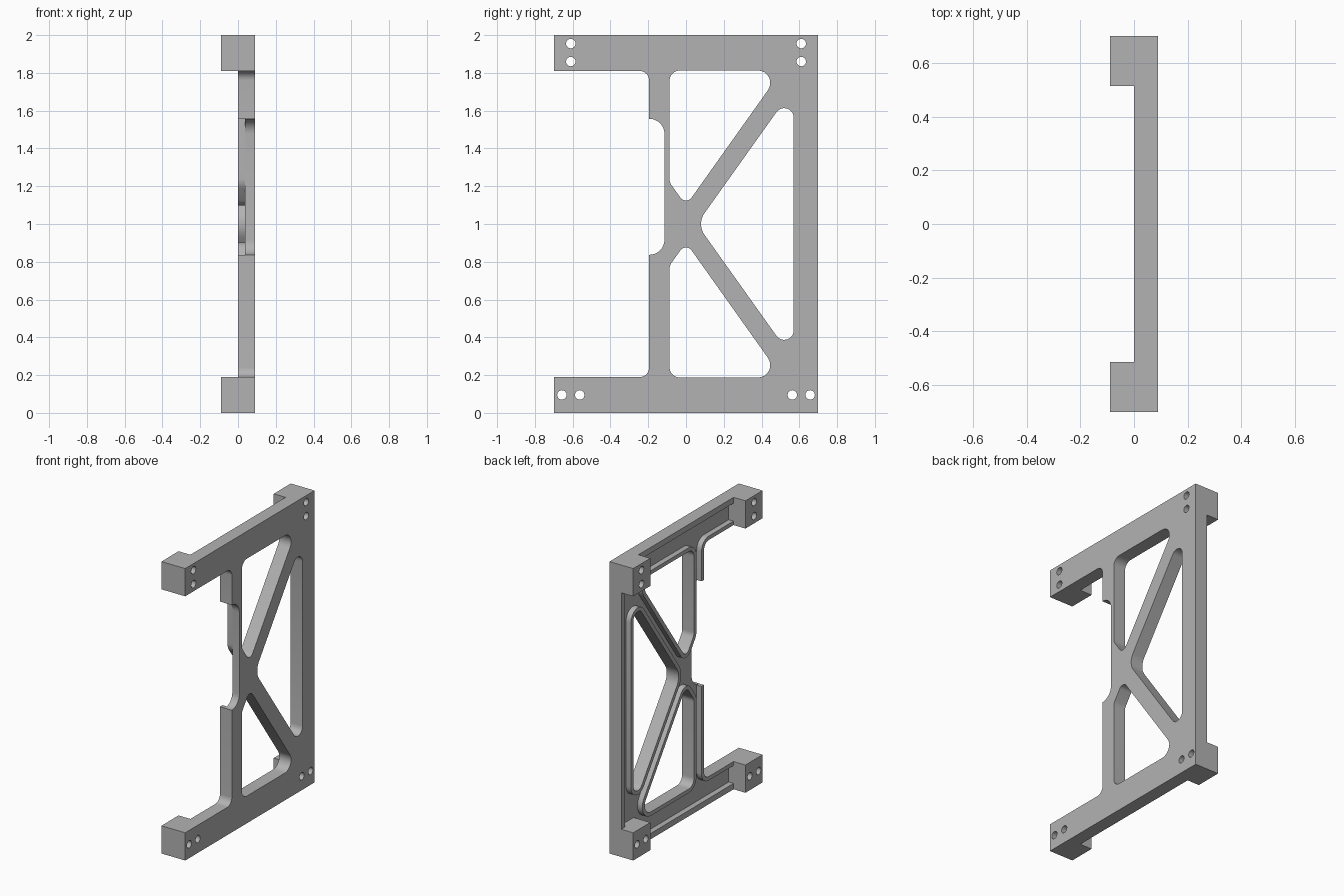
import bpy
from math import pi, cos, sin, tan
from mathutils import Vector, Matrix

cube = bpy.data.objects.get("Cube")
if cube:
    bpy.data.objects.remove(cube, do_unlink=True)

grey = bpy.data.materials.new("plain_grey")
grey.use_nodes = True
COLOUR = (0.45, 0.45, 0.45, 1)
grey.diffuse_color = COLOUR
grey.node_tree.nodes["Principled BSDF"].inputs["Base Color"].default_value = COLOUR

# Levels across the thickness
INNER, RIB, STEP, OUTER = -0.09, 0.0, 0.037, 0.09
W = 0.027          # raised rim width
ARM = 0.19         # height of the arms and corner blocks
BLOCK = 0.515      # inner edge of the corner blocks
LEG, NOTCH = -0.195, -0.114

# Local x, y, z of a drawn profile become world y, z, x
TURN = Matrix(((0, 0, 1, 0), (1, 0, 0, 0), (0, 1, 0, 0), (0, 0, 0, 1)))


def rounded(corners, steps=8):
    """Loop of points from (y, z, radius) corners."""
    out = []
    n = len(corners)
    for i, (y, z, r) in enumerate(corners):
        p = Vector((y, z))
        if not r:
            out.append(p)
            continue
        a = (Vector(corners[i - 1][:2]) - p).normalized()
        b = (Vector(corners[(i + 1) % n][:2]) - p).normalized()
        half = a.angle(b) / 2
        centre = p + (a + b).normalized() * (r / sin(half))
        start = p + a * (r / tan(half)) - centre
        sweep = pi - 2 * half
        if a.x * b.y - a.y * b.x > 0:
            sweep = -sweep
        for k in range(steps + 1):
            t = sweep * k / steps
            out.append(centre + Vector((start.x * cos(t) - start.y * sin(t),
                                        start.x * sin(t) + start.y * cos(t))))
    return out


def grow(corners, w):
    """Offset a counter-clockwise convex corner list outward."""
    out = []
    n = len(corners)
    for i, (y, z, r) in enumerate(corners):
        p = Vector((y, z))
        d1 = (p - Vector(corners[i - 1][:2])).normalized()
        d2 = (Vector(corners[(i + 1) % n][:2]) - p).normalized()
        m = Vector((d1.y + d2.y, -d1.x - d2.x)).normalized()
        p += m * (w / m.dot(Vector((d1.y, -d1.x))))
        out.append((p.x, p.y, r + w))
    return out


def flip(corners):
    """Mirror top to bottom, keeping the winding."""
    return [(y, 2 - z, r) for y, z, r in reversed(corners)]


def circle(y, z, r=0.025, n=24):
    return [Vector((y + r * cos(2 * pi * k / n), z + r * sin(2 * pi * k / n))) for k in range(n)]


def rect(y0, z0, y1, z1):
    return [Vector(p) for p in ((y0, z0), (y1, z0), (y1, z1), (y0, z1))]


def slab(name, loops, x0, x1):
    """Extrude filled loops (inner loops are holes) from x0 to x1."""
    curve = bpy.data.curves.new(name, 'CURVE')
    curve.dimensions, curve.fill_mode = '2D', 'BOTH'
    curve.extrude = (x1 - x0) / 2
    for loop in loops:
        spline = curve.splines.new('POLY')
        spline.points.add(len(loop) - 1)
        for point, p in zip(spline.points, loop):
            point.co = (p.x, p.y, 0, 1)
        spline.use_cyclic_u = True
    temp = bpy.data.objects.new(name + "_profile", curve)
    bpy.context.collection.objects.link(temp)
    graph = bpy.context.evaluated_depsgraph_get()
    mesh = bpy.data.meshes.new_from_object(temp.evaluated_get(graph))
    bpy.data.objects.remove(temp, do_unlink=True)
    mesh.transform(Matrix.Translation(((x0 + x1) / 2, 0, 0)) @ TURN)
    mesh.materials.clear()
    mesh.materials.append(grey)
    obj = bpy.data.objects.new(name, mesh)
    bpy.context.collection.objects.link(obj)
    bpy.ops.object.select_all(action='DESELECT')
    obj.select_set(True)
    bpy.context.view_layer.objects.active = obj
    bpy.ops.object.shade_smooth_by_angle(angle=0.6)
    return obj


# Window shapes
upper = [(0, 1.098, 0.037), (0.508, 1.813, 0.066), (-0.087, 1.813, 0.055), (-0.087, 1.22, 0.06)]
rear = [(0.057, 1, 0.1), (0.57, 0.28, 0.05), (0.57, 1.72, 0.05)]
windows = {"upper_window": upper, "lower_window": flip(upper), "rear_window": rear}

# Screw holes in each corner block
top_holes = [(s * 0.61, z) for s in (-1, 1) for z in (1.86, 1.955)]
low_holes = [(s * y, 0.095) for s in (-1, 1) for y in (0.563, 0.657)]
holes = top_holes + low_holes

# Flat plate with arms, notch, windows and holes
outline = [(-0.7, 0, 0), (0.7, 0, 0), (0.7, 2, 0), (-0.7, 2, 0),
           (-0.7, 2 - ARM, 0), (LEG, 2 - ARM, 0.05),
           (LEG - 0.001, 1.557, 0), (NOTCH, 1.557, 0.08),
           (NOTCH, 0.837, 0.08), (LEG - 0.001, 0.837, 0),
           (LEG, ARM, 0.05), (-0.7, ARM, 0)]
slab("frame_plate", [rounded(outline)] + [rounded(w) for w in windows.values()]
     + [circle(*h) for h in holes], STEP, OUTER)

# Raised rims around the windows
for name, shape in windows.items():
    slab(name + "_rim", [rounded(grow(shape, W)), rounded(shape)], RIB, STEP)

# Raised ribs along each arm and down the front leg
for name, end, turn in (("upper_leg_rib", 1.557, False), ("lower_leg_rib", 2 - 0.837, True)):
    z = 2 - ARM
    rib = [(-BLOCK, z, 0), (LEG, z, 0.05), (LEG, end, 0),
           (LEG + W, end, 0), (LEG + W, z + W, 0.05 + W), (-BLOCK, z + W, 0)]
    slab(name, [rounded(flip(rib) if turn else rib)], RIB, STEP)

# Border ribs on the outer edges
EDGE = 0.04
slab("top_border", [rect(-BLOCK, 2 - EDGE, BLOCK, 2)], RIB, STEP)
slab("bottom_border", [rect(-BLOCK, 0, BLOCK, EDGE)], RIB, STEP)
slab("rear_border", [rect(0.7 - EDGE, ARM, 0.7, 2 - ARM)], RIB, STEP)

# Corner blocks
for level, z0, spots in (("upper", 2 - ARM, top_holes), ("lower", 0, low_holes)):
    for side, s in (("front", -1), ("rear", 1)):
        y0, y1 = sorted((s * BLOCK, s * 0.7))
        slab(f"{level}_{side}_block", [rect(y0, z0, y1, z0 + ARM)]
             + [circle(*h) for h in spots if h[0] * s > 0], INNER, STEP)
